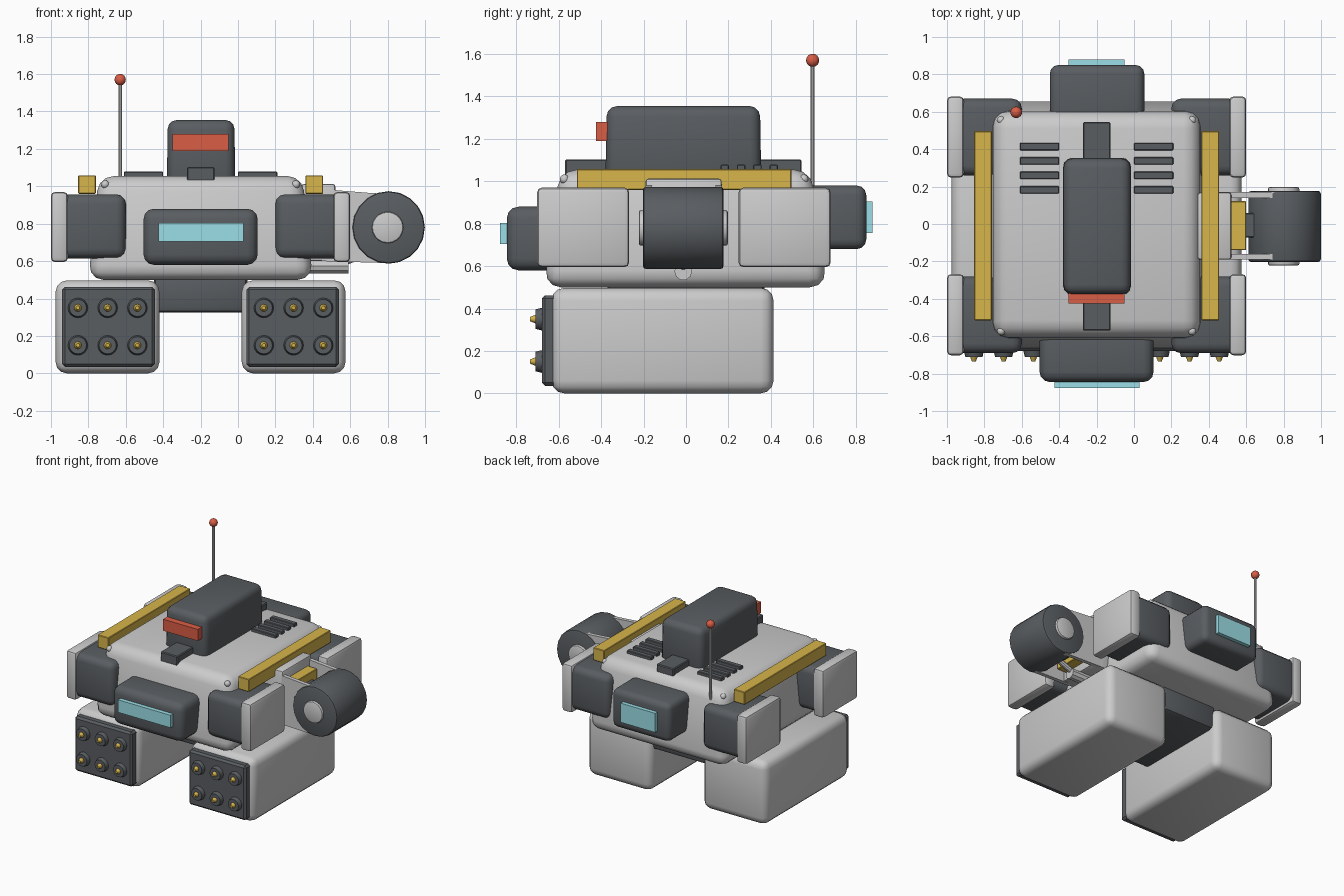
import bpy, bmesh, math
from mathutils import Matrix, Vector

if "Cube" in bpy.data.objects:
    bpy.data.objects.remove(bpy.data.objects["Cube"])


def mat(name, c):
    m = bpy.data.materials.new(name)
    m.diffuse_color = (*c, 1)
    m.use_nodes = True
    m.node_tree.nodes["Principled BSDF"].inputs["Base Color"].default_value = m.diffuse_color
    return m


DARK = mat("dark_grey", (0.10, 0.11, 0.12))
YELLOW = mat("yellow", (0.68, 0.46, 0.07))
CYAN = mat("cyan", (0.33, 0.74, 0.80))
RED = mat("red", (0.70, 0.11, 0.06))
CX = -0.2  # symmetry plane of the body


def finish(name, bm, m=None):
    bmesh.ops.recalc_face_normals(bm, faces=bm.faces)
    me = bpy.data.meshes.new(name)
    bm.to_mesh(me)
    bm.free()
    ob = bpy.data.objects.new(name, me)
    bpy.context.collection.objects.link(ob)
    if m:
        me.materials.append(m)
    bpy.ops.object.select_all(action='DESELECT')
    ob.select_set(True)
    bpy.context.view_layer.objects.active = ob
    bpy.ops.object.shade_smooth_by_angle(angle=math.radians(35))
    return ob


def box(name, x, y, z, m=None, bevel=0.006, seg=1, taper=(0, 0)):
    """Bevelled box from ranges; taper pulls the top edges inward."""
    bm = bmesh.new()
    bmesh.ops.create_cube(bm, size=1)
    for v in bm.verts:
        top = v.co.z > 0
        sx, sy = math.copysign(1, v.co.x), math.copysign(1, v.co.y)
        v.co = Vector((x[v.co.x > 0], y[v.co.y > 0], z[top]))
        if top:
            v.co.x -= sx * taper[0]
            v.co.y -= sy * taper[1]
    if bevel:
        bmesh.ops.bevel(bm, geom=bm.edges[:], offset=bevel, segments=seg,
                        profile=0.5, affect='EDGES', clamp_overlap=True)
    return finish(name, bm, m)


def cyl(name, p, q, r1, m=None, r2=None, n=16, bevel=0):
    """Cylinder or cone from point p to point q."""
    p, q = Vector(p), Vector(q)
    bm = bmesh.new()
    bmesh.ops.create_cone(bm, cap_ends=True, segments=n, radius1=r1,
                          radius2=r1 if r2 is None else r2, depth=(q - p).length)
    if bevel:
        rims = [e for e in bm.edges if abs(e.verts[0].co.z - e.verts[1].co.z) < 1e-5]
        bmesh.ops.bevel(bm, geom=rims, offset=bevel, segments=2, profile=0.5, affect='EDGES')
    rot = Vector((0, 0, 1)).rotation_difference(q - p).to_matrix().to_4x4()
    bm.transform(Matrix.Translation((p + q) / 2) @ rot)
    return finish(name, bm, m)


def ball(name, c, r, m=None):
    bm = bmesh.new()
    bmesh.ops.create_uvsphere(bm, u_segments=14, v_segments=8, radius=r)
    bm.transform(Matrix.Translation(c))
    return finish(name, bm, m)


def mirrored(s, a, b):
    """Range at distances a..b from the symmetry plane on side s."""
    return tuple(sorted((CX + s * a, CX + s * b)))


# Hull and undercarriage
box("hull", (-0.80, 0.40), (-0.67, 0.665), (0.50, 1.055), None, 0.08, 3, (0.055, 0.075))
box("undercarriage", (-0.45, 0.05), (-0.37, 0.37), (0.325, 0.55), DARK, 0.03, 2)

# Front and rear sensor boxes
box("front_sensor_box", (-0.505, 0.105), (-0.845, -0.50), (0.58, 0.88), DARK, 0.055, 3)
box("front_window", (-0.425, 0.03), (-0.877, -0.80), (0.705, 0.803), CYAN, 0)
box("rear_sensor_box", (-0.45, 0.055), (0.50, 0.85), (0.68, 0.98), DARK, 0.045, 3)
box("rear_window", (-0.35, -0.05), (0.80, 0.88), (0.755, 0.905), CYAN, 0)

# Turret, visor and spine
box("turret", (-0.38, -0.015), (-0.38, 0.355), (1.00, 1.355), DARK, 0.05, 3, (0.004, 0.006))
box("turret_visor", (-0.35, -0.05), (-0.425, -0.35), (1.19, 1.28), RED, 0)
box("spine", (-0.273, -0.125), (-0.57, 0.545), (1.02, 1.103), DARK)

for s in (-1, 1):
    # Roof rails and vents
    box("roof_rail", mirrored(s, 0.56, 0.655), (-0.515, 0.497), (0.96, 1.058), YELLOW, 0.004)
    for i in range(4):
        y = 0.183 + i * 0.077
        box("roof_vent", mirrored(s, 0.20, 0.41), (y - 0.02, y + 0.02), (1.03, 1.078), DARK, 0.004)

    # Corner mounts with armour plates and hull bolts
    for tag, y0, y1 in (("front", -0.69, -0.28), ("rear", 0.26, 0.67)):
        box(tag + "_corner_mount", mirrored(s, 0.40, 0.76), (y0, y1), (0.615, 0.957), DARK, 0.05, 3)
        box(tag + "_armour_plate", mirrored(s, 0.71, 0.80), (y0 - 0.012, y1 + 0.012),
            (0.595, 0.97), None, 0.022, 2)
        ball(tag + "_bolt", (CX + s * 0.51, -0.573 if y0 < 0 else 0.555, 1.01), 0.022)

    # Rocket pods with launch tubes
    box("rocket_pod", mirrored(s, 0.22, 0.775), (-0.635, 0.413), (0, 0.497), None, 0.06, 3)
    box("pod_face", mirrored(s, 0.245, 0.74), (-0.68, -0.58), (0.035, 0.462), DARK, 0.015)
    for i in (-1, 0, 1):
        for z in (0.15, 0.35):
            x = CX + s * 0.497 + i * 0.159
            cyl("launch_tube", (x, -0.66, z), (x, -0.71, z), 0.058, DARK, 0.046)
            cyl("rocket_tip", (x, -0.70, z), (x, -0.735, z), 0.024, YELLOW, 0.010, 12)

# Antenna
cyl("antenna_rod", (-0.63, 0.597, 0.98), (-0.63, 0.597, 1.56), 0.010, None, None, 10)
ball("antenna_tip", (-0.63, 0.597, 1.57), 0.031, RED)

# Side arm: base, cheek plates and trim
box("arm_base", (0.34, 0.52), (-0.19, 0.168), (0.60, 1.012), None, 0.012, 2)
for y0, y1 in ((-0.19, -0.16), (0.14, 0.17)):
    bm = bmesh.new()
    pts = [(0.45, 0.60), (0.45, 0.985), (0.70, 0.965)]
    pts += [(0.79 + 0.185 * math.cos(a), 0.775 + 0.185 * math.sin(a))
            for a in (math.radians(90 - 22.5 * k) for k in range(9))]
    f = bm.faces.new([bm.verts.new((x, y0, z)) for x, z in pts])
    ext = bmesh.ops.extrude_face_region(bm, geom=[f])
    bmesh.ops.translate(bm, vec=(0, y1 - y0, 0),
                        verts=[v for v in ext["geom"] if isinstance(v, bmesh.types.BMVert)])
    finish("arm_cheek", bm)
box("arm_trim", (0.50, 0.60), (-0.14, 0.122), (0.66, 0.94), YELLOW, 0.004)
box("arm_link", (0.58, 0.68), (-0.072, 0.06), (0.70, 0.88), DARK)

# Drum and hub at the end of the arm
cyl("drum", (0.805, -0.203, 0.78), (0.805, 0.177, 0.78), 0.194, DARK, None, 20, 0.015)
cyl("drum_hub", (0.80, -0.222, 0.78), (0.80, 0.197, 0.78), 0.084, None, None, 20, 0.01)

# Piston below the arm
cyl("arm_piston", (0.30, -0.013, 0.575), (0.59, -0.013, 0.575), 0.042, None, None, 10)
cyl("arm_piston_rod", (0.55, -0.013, 0.59), (0.70, -0.013, 0.65), 0.022, None, None, 10)
